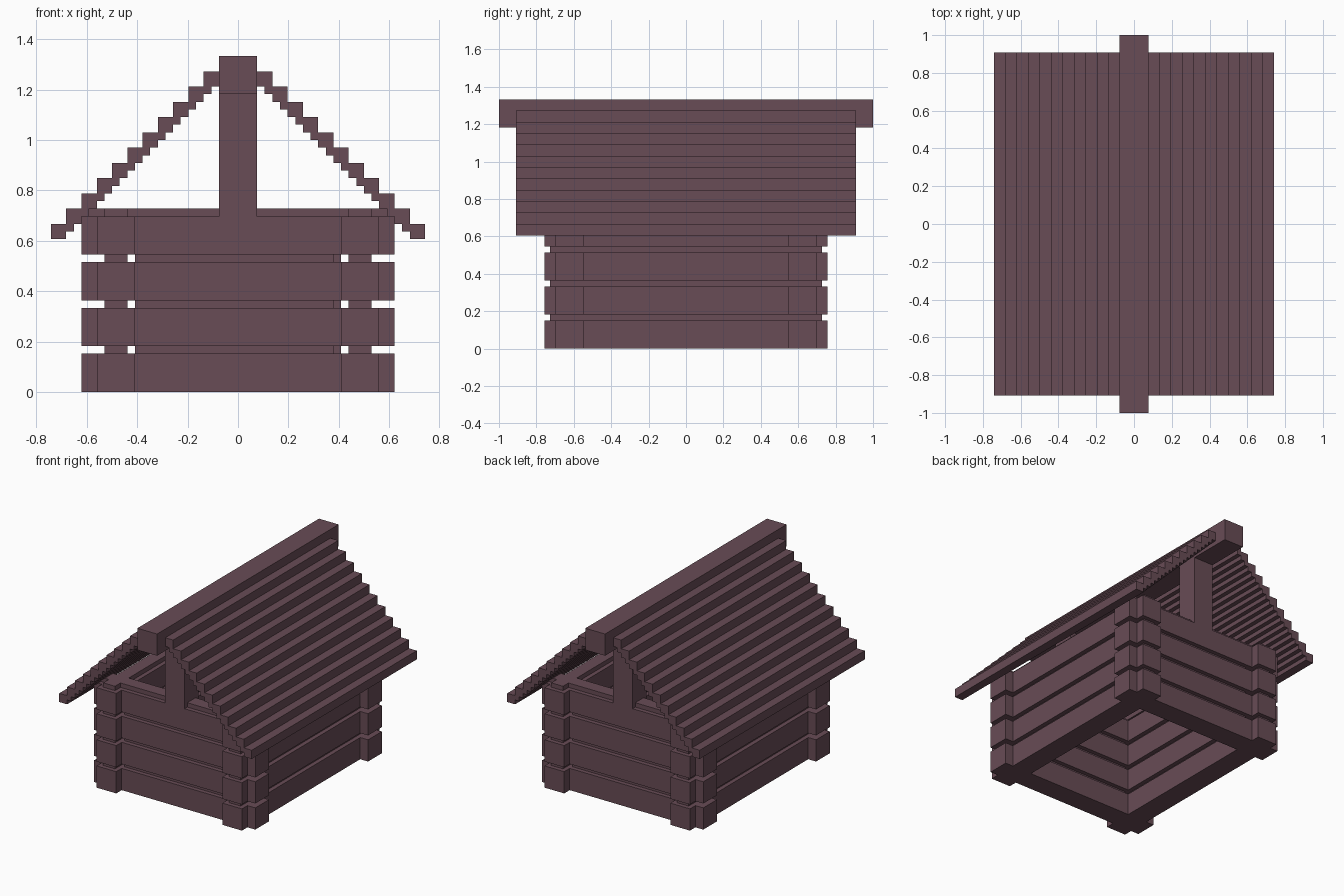
import bpy
import math

if "Cube" in bpy.data.objects:
    bpy.data.objects.remove(bpy.data.objects["Cube"])

U = 2 / 66  # the model sits on a block grid; one grid cell in units

wood = bpy.data.materials.new("dark_mauve_wood")
wood.diffuse_color = (0.138, 0.072, 0.092, 1)
wood.use_nodes = True
wood.node_tree.nodes["Principled BSDF"].inputs["Base Color"].default_value = wood.diffuse_color


def box(name, x0, x1, y0, y1, z0, z1):
    """Axis aligned timber given by its grid limits."""
    bpy.ops.mesh.primitive_cube_add(size=1, location=(
        (x0 + x1) / 2 * U, (y0 + y1) / 2 * U, (z0 + z1) / 2 * U))
    ob = bpy.context.object
    ob.name = name
    ob.scale = ((x1 - x0) * U, (y1 - y0) * U, (z1 - z0) * U)
    bpy.ops.object.transform_apply(location=False, rotation=False, scale=True)
    ob.data.materials.append(wood)
    return ob


def extrude(name, loops, depth, location=(0, 0, 0), upright=False):
    """Fill outline loops (inner loops become holes) and extrude by depth."""
    cu = bpy.data.curves.new(name, 'CURVE')
    cu.dimensions = '2D'
    cu.fill_mode = 'BOTH'
    cu.extrude = depth / 2 * U
    for pts in loops:
        sp = cu.splines.new('POLY')
        sp.points.add(len(pts) - 1)
        for p, (x, y) in zip(sp.points, pts):
            p.co = (x * U, y * U, 0, 1)
        sp.use_cyclic_u = True
        sp.use_smooth = False
    cu.materials.append(wood)
    ob = bpy.data.objects.new(name, cu)
    bpy.context.collection.objects.link(ob)
    ob.location = [c * U for c in location]
    if upright:
        ob.rotation_euler.x = math.pi / 2
    bpy.ops.object.select_all(action='DESELECT')
    ob.select_set(True)
    bpy.context.view_layer.objects.active = ob
    bpy.ops.object.convert(target='MESH')
    return bpy.context.object


# Outline of one course of crossed logs, mirrored from a single corner
corner = [(18.5, 18), (20.5, 18), (20.5, 23), (18.5, 23),
          (18.5, 25), (13.5, 25), (13.5, 23)]
outline = (corner + [(-x, y) for x, y in reversed(corner)]
           + [(-x, -y) for x, y in corner]
           + [(x, -y) for x, y in reversed(corner)])
room = [(13.5, 18), (-13.5, 18), (-13.5, -18), (13.5, -18)]

for i in range(4):
    z = 6 * i
    extrude(f"log_course_{i + 1}", [outline, room], 5, (0, 0, z + 2.5))
    # Thin joint strips above each course
    for s, side in ((-1, "left"), (1, "right")):
        box(f"{side}_joint_{i + 1}", s * 16 - 1.5, s * 16 + 1.5, -24, 24, z + 5, z + 6)
    if i < 3:
        box(f"front_joint_{i + 1}", -13.5, 12.5, -22, -19, z + 5, z + 6)
        box(f"back_joint_{i + 1}", -12.5, 13.5, 19, 22, z + 5, z + 6)
    else:
        box("front_top_joint", -19.5, 19.5, -22, -19, z + 5, z + 6)
        box("back_top_joint", -19.5, 19.5, 19, 22, z + 5, z + 6)

# Gable posts and ridge beam
box("front_post", -2.5, 2.5, -23, -18, 23, 39)
box("back_post", -2.5, 2.5, 18, 23, 23, 39)
box("ridge_beam", -2.5, 2.5, -33, 33, 39, 44)

# Stepped roof slopes: coarse steps on top, fine steps underneath
steps = []
for k in range(11):
    steps += [(24.5 - 2 * k, 20 + 2 * k), (24.5 - 2 * k, 22 + 2 * k)]
steps.append((2.5, 42))
for j in range(20):
    steps += [(2.5 + j, 40 - j), (3.5 + j, 40 - j)]
steps.append((22.5, 20))
extrude("right_roof", [steps], 60, upright=True)
extrude("left_roof", [[(-x, z) for x, z in reversed(steps)]], 60, upright=True)
